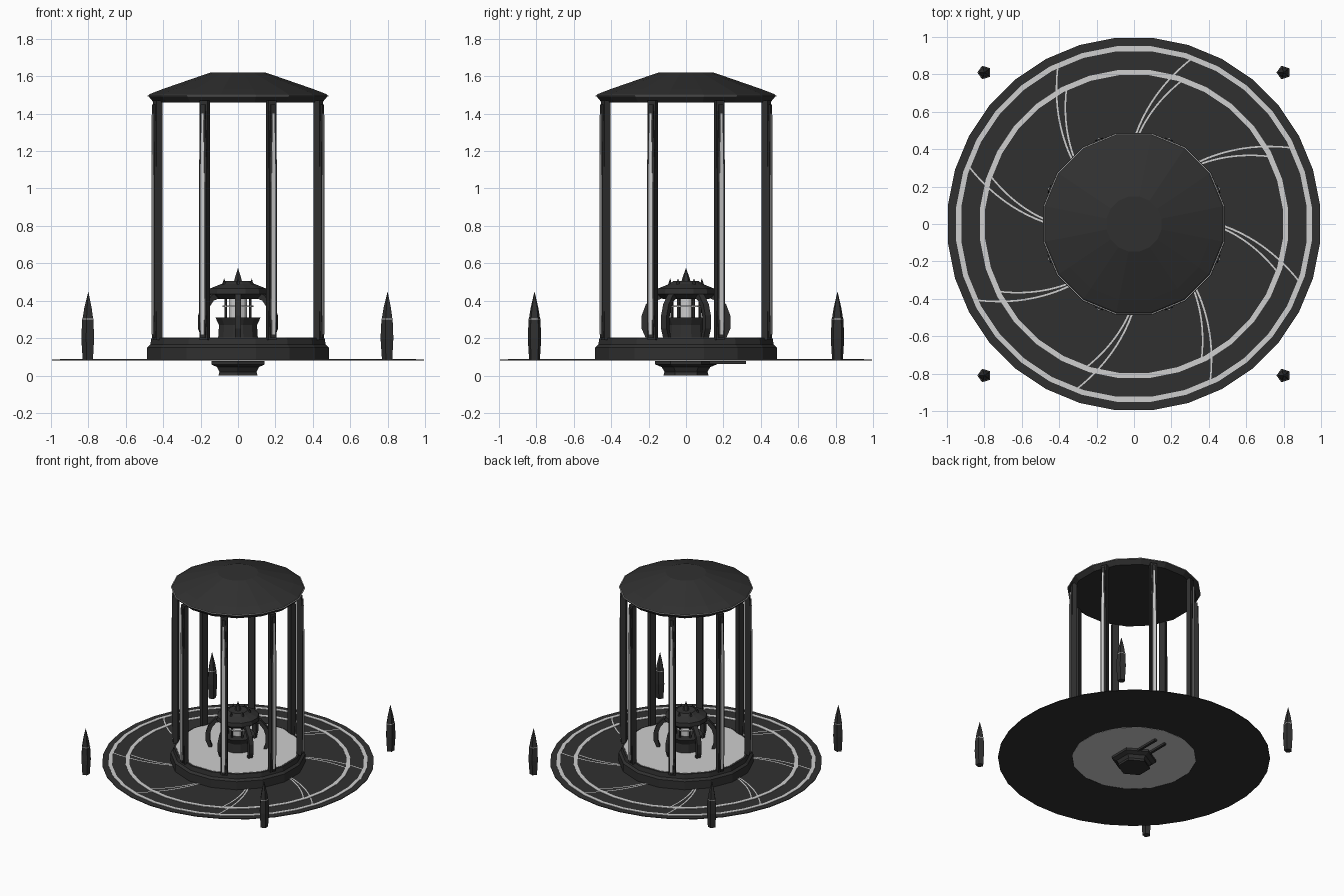
import bpy, bmesh
from math import sin, cos, pi, radians
from mathutils import Vector

cube = bpy.data.objects.get("Cube")
if cube:
    bpy.data.objects.remove(cube, do_unlink=True)


def material(name, value):
    m = bpy.data.materials.new(name)
    m.use_nodes = True
    colour = (value, value, value, 1)
    m.diffuse_color = colour
    m.node_tree.nodes["Principled BSDF"].inputs["Base Color"].default_value = colour
    return m


DARK = material("charcoal", 0.03)
LIGHT = material("pale grey", 0.62)


def finish(name, bm, mat):
    bmesh.ops.remove_doubles(bm, verts=bm.verts, dist=1e-5)
    bmesh.ops.recalc_face_normals(bm, faces=bm.faces)
    mesh = bpy.data.meshes.new(name)
    bm.to_mesh(mesh)
    bm.free()
    mesh.materials.append(mat)
    ob = bpy.data.objects.new(name, mesh)
    bpy.context.collection.objects.link(ob)
    return ob


def lathe(name, profile, n, mat, centre=(0, 0), closed=False, shift=0.5):
    """Spin (radius, height) points into n flat sides."""
    bm = bmesh.new()
    rings = []
    for r, z in profile:
        rings.append([bm.verts.new((centre[0] + r * cos((i + shift) * 2 * pi / n),
                                    centre[1] + r * sin((i + shift) * 2 * pi / n), z))
                      for i in range(n)])
    pairs = list(zip(rings, rings[1:]))
    if closed:
        pairs.append((rings[-1], rings[0]))
    for a, b in pairs:
        for i in range(n):
            j = (i + 1) % n
            bm.faces.new((a[i], a[j], b[j], b[i]))
    return finish(name, bm, mat)


def annulus(name, r0, r1, z0, z1, n, mat):
    return lathe(name, [(r0, z0), (r1, z0), (r1, z1), (r0, z1)], n, mat, closed=True)


def prism(name, outline, d0, d1, u, d, mat):
    """Extrude an outline lying in the (u, z) plane along direction d."""
    bm = bmesh.new()
    a, b = [[bm.verts.new(u * p + d * k + Vector((0, 0, z))) for p, z in outline]
            for k in (d0, d1)]
    bm.faces.new(a)
    bm.faces.new(b[::-1])
    for i in range(len(a)):
        j = (i + 1) % len(a)
        bm.faces.new((a[i], a[j], b[j], b[i]))
    return finish(name, bm, mat)


def polar(angle):
    return Vector((cos(angle), sin(angle), 0))


def mirrored(half):
    return half + [(-w, z) for w, z in reversed(half)]


# Ground disc with two inlaid rings
annulus("ground_disc", 0.455, 1.0, 0.08, 0.085, 32, DARK)
annulus("outer_ring", 0.928, 0.955, 0.084, 0.088, 32, LIGHT)
annulus("inner_ring", 0.80, 0.828, 0.084, 0.088, 32, LIGHT)

# Swirling pairs of inlaid lines
for k in range(8):
    start = radians(88 - 45 * k)
    for tag, offset, rate, end in (("long", 0, 39.5, 0.935), ("short", 2, 47, 0.81)):
        bm = bmesh.new()
        last = None
        for i in range(11):
            r = 0.48 + (end - 0.48) * i / 10
            ang = start - radians(offset + rate * (r - 0.5))
            half = 0.005 / r
            row = [bm.verts.new(polar(ang + s * half) * r + Vector((0, 0, 0.087)))
                   for s in (-1, 1)]
            if last:
                bm.faces.new((last[0], row[0], row[1], last[1]))
            last = row
        finish(f"{tag}_swirl_line_{k + 1}", bm, LIGHT)

# Plinth and pale floor
lathe("plinth", [(0.455, 0.082), (0.495, 0.082), (0.495, 0.15), (0.478, 0.165),
                 (0.472, 0.2), (0.455, 0.2)], 16, DARK, closed=True)
lathe("floor", [(0, 0.08), (0.457, 0.08), (0.457, 0.202), (0, 0.202)], 16, LIGHT)

# Roof with thin pale rim
lathe("roof", [(0, 1.46), (0.46, 1.46), (0.49, 1.495), (0.48, 1.505), (0.415, 1.53),
               (0.15, 1.62), (0, 1.62)], 16, DARK)
annulus("roof_rim", 0.475, 0.493, 1.493, 1.498, 16, LIGHT)

# Columns with fins and pale strips on their outer faces
post = mirrored([(0.024, 0.19), (0.024, 1.47)])
fin = mirrored([(0.012, 0.2), (0.022, 0.35), (0.022, 1.1), (0.012, 1.45)])
strip = mirrored([(0.010, 0.22), (0.012, 0.5), (0.012, 1.0), (0.005, 1.4)])
for k in range(8):
    out = polar(pi / 8 + k * pi / 4)
    side = Vector((-out.y, out.x, 0))
    prism(f"column_{k + 1}", post, 0.447, 0.482, side, out, DARK)
    prism(f"column_fin_{k + 1}", fin, 0.48, 0.492, side, out, DARK)
    prism(f"column_strip_{k + 1}", strip, 0.49, 0.497, side, out, LIGHT)

# Central console: bowl, pale core, cap and spike
lathe("console_bowl", [(0, 0.2), (0.11, 0.2), (0.105, 0.27), (0.125, 0.31), (0, 0.31)],
      12, DARK)
lathe("console_core", [(0.05, 0.3), (0.05, 0.42)], 12, LIGHT)
annulus("console_core_ring", 0.045, 0.085, 0.365, 0.375, 12, LIGHT)
lathe("console_cap", [(0, 0.41), (0.13, 0.41), (0.16, 0.435), (0.155, 0.465), (0.09, 0.49),
                      (0.07, 0.505), (0, 0.505)], 12, DARK)
lathe("console_spike", [(0.025, 0.5), (0.02, 0.52), (0, 0.575)], 6, DARK)

# Curved arms, inner rods and small horns around the console
arm = [(0.19, 0.2), (0.215, 0.2), (0.237, 0.25), (0.237, 0.32), (0.215, 0.38), (0.17, 0.43),
       (0.12, 0.45), (0.12, 0.415), (0.16, 0.40), (0.19, 0.36), (0.205, 0.31), (0.205, 0.25)]
for k in range(6):
    out = polar(pi / 6 + k * pi / 3)
    side = Vector((-out.y, out.x, 0))
    prism(f"console_arm_{k + 1}", arm, -0.017, 0.017, out, side, DARK)
    rod, horn = out * 0.075, out * 0.085
    lathe(f"console_rod_{k + 1}", [(0.008, 0.3), (0.008, 0.42)], 6, DARK, rod)
    lathe(f"console_horn_{k + 1}", [(0.012, 0.485), (0, 0.52)], 5, DARK, horn)

# Machinery below the floor
lathe("lower_hub", [(0, 0), (0.12, 0), (0.115, 0.02), (0.13, 0.045), (0.165, 0.06),
                    (0.165, 0.078), (0, 0.078)], 6, DARK)
for name, x in (("left_lower_rod", 0.06), ("right_lower_rod", -0.03)):
    prism(name, mirrored([(0.01, 0.062), (0.01, 0.078)]), 0.1, 0.32,
          Vector((1, 0, 0)), Vector((0, 1, x * 0)), DARK).location.x = x

# Corner crystals
for sx, tag_x in ((1, "left"), (-1, "right")):
    for sy, tag_y in ((1, "back"), (-1, "front")):
        spot = (0.8 * sx, 0.81 * sy)
        name = f"{tag_y}_{tag_x}_crystal"
        lathe(name, [(0, 0.08), (0.03, 0.08), (0.038, 0.2), (0.033, 0.3), (0, 0.3)],
              5, DARK, spot)
        lathe(name + "_collar", [(0, 0.3), (0.034, 0.3), (0.034, 0.305), (0, 0.305)],
              5, LIGHT, spot)
        lathe(name + "_tip", [(0, 0.305), (0.031, 0.305), (0.022, 0.36), (0, 0.45)],
              5, DARK, spot)
